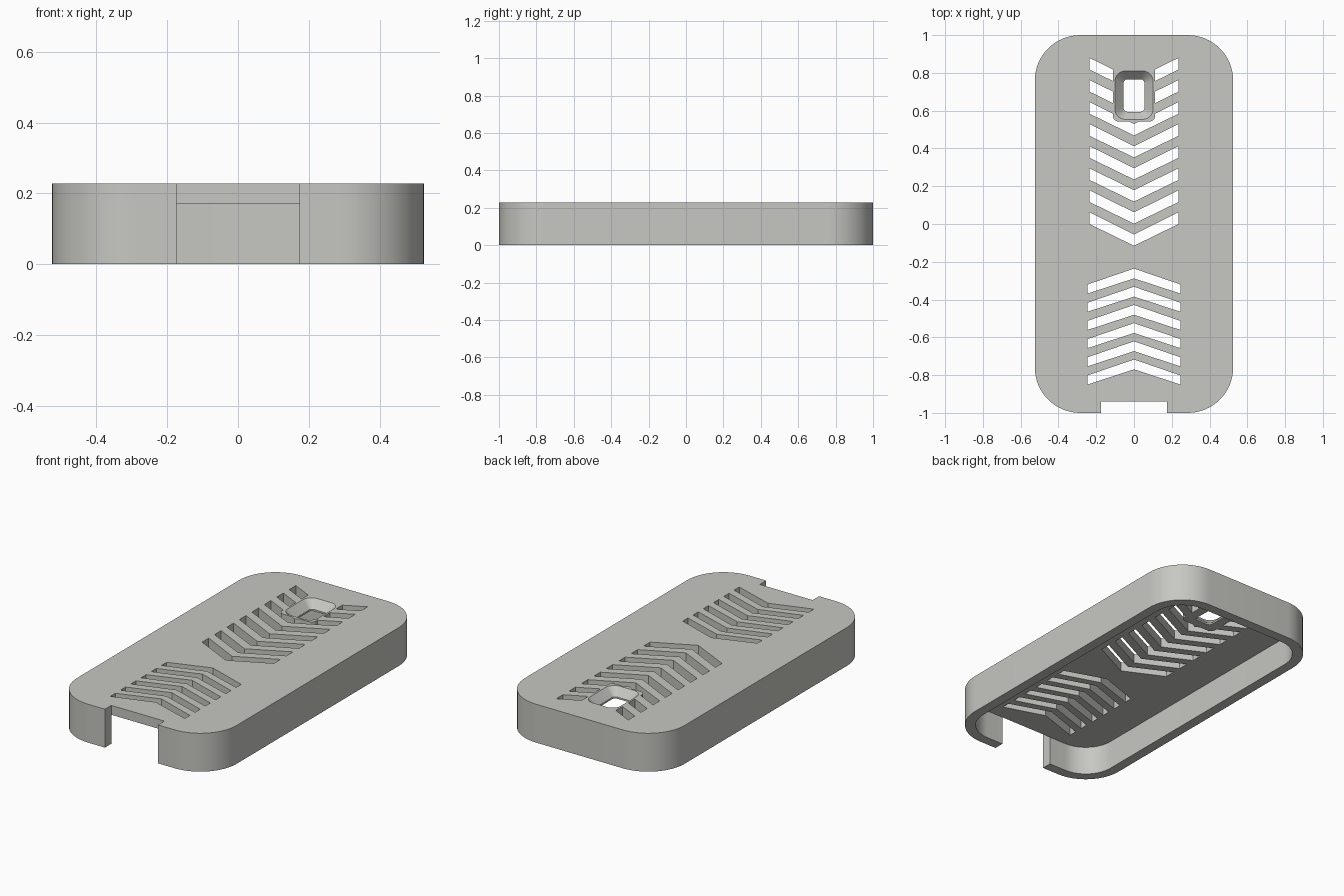
import bpy, bmesh, math

if "Cube" in bpy.data.objects:
    bpy.data.objects.remove(bpy.data.objects["Cube"])

TOP, PLATE = 0.228, 0.172        # top of the case, underside of the back plate
HX, WALL, RAD = 0.525, 0.06, 0.24

grey = bpy.data.materials.new("warm_grey")
grey.diffuse_color = (0.57, 0.57, 0.54, 1)
grey.use_nodes = True
grey.node_tree.nodes["Principled BSDF"].inputs["Base Color"].default_value = grey.diffuse_color


def rounded_rect(hx, hy, r, cy=0, seg=16):
    """Counter-clockwise outline of a rounded rectangle."""
    pts = []
    for k, (sx, sy) in enumerate([(1, 1), (-1, 1), (-1, -1), (1, -1)]):
        for i in range(seg + 1):
            a = math.pi / 2 * (k + i / seg)
            pts.append((sx * (hx - r) + r * math.cos(a),
                        cy + sy * (hy - r) + r * math.sin(a)))
    return pts


def add_loft(bm, levels):
    """Closed solid through (outline, z) levels, lowest first."""
    rings = [[bm.verts.new((x, y, z)) for x, y in pts] for pts, z in levels]
    n = len(rings[0])
    bm.faces.new(rings[0][::-1])
    bm.faces.new(rings[-1])
    for a, b in zip(rings, rings[1:]):
        for i in range(n):
            j = (i + 1) % n
            bm.faces.new((a[i], a[j], b[j], b[i]))


def solid(name, *lofts):
    bm = bmesh.new()
    for levels in lofts:
        add_loft(bm, levels)
    bmesh.ops.recalc_face_normals(bm, faces=bm.faces)
    me = bpy.data.meshes.new(name)
    bm.to_mesh(me)
    bm.free()
    me.materials.append(grey)
    ob = bpy.data.objects.new(name, me)
    bpy.context.collection.objects.link(ob)
    return ob


def cut(target, cutter):
    bpy.context.view_layer.objects.active = target
    mod = target.modifiers.new("cut", 'BOOLEAN')
    mod.operation, mod.solver, mod.object = 'DIFFERENCE', 'EXACT', cutter
    bpy.ops.object.modifier_apply(modifier=mod.name)
    bpy.data.objects.remove(cutter)


def chevron(hx, outer, centre, width_outer, width_centre):
    """V-shaped slot given by its upper edge and its widths."""
    pts = [(-hx, outer), (-hx, outer - width_outer), (0, centre - width_centre),
           (hx, outer - width_outer), (hx, outer), (0, centre)]
    return [(pts, 0.12), (pts, 0.3)]


# Shell with hollow underside
case = solid("phone_case", [(rounded_rect(HX, 1, RAD), 0), (rounded_rect(HX, 1, RAD), TOP)])
hollow = rounded_rect(HX - WALL, 1 - WALL, RAD - WALL)
cut(case, solid("hollow", [(hollow, -0.1), (hollow, PLATE)]))

# Notch through the front wall
notch = [(-0.174, -1.2), (0.174, -1.2), (0.174, -0.94), (-0.174, -0.94)]
cut(case, solid("notch", [(notch, -0.1), (notch, 0.3)]))

# Upper slots, interrupted by a solid pad around the camera hole
upper = solid("upper_slots", *[chevron(0.236, 0.062 + 0.1168 * i, -0.055 + 0.1168 * i, 0.062, 0.06)
                               for i in range(8)])
pad = rounded_rect(0.112, 0.154, 0.03, 0.697, 6)
cut(upper, solid("pad", [(pad, 0.05), (pad, 0.4)]))
cut(case, upper)

# Lower slots
cut(case, solid("lower_slots", *[chevron(0.245, -0.32 - 0.0963 * i, -0.236 - 0.0963 * i, 0.048, 0.052)
                                 for i in range(6)]))

# Flared camera hole
small = rounded_rect(0.055, 0.086, 0.02, 0.68, 8)
large = rounded_rect(0.101, 0.128, 0.055, 0.682, 8)
cut(case, solid("camera_hole", [(small, 0.1), (small, 0.182), (large, TOP), (large, 0.3)]))

# Smooth rounded corners, crisp edges
bpy.ops.object.select_all(action='DESELECT')
case.select_set(True)
bpy.context.view_layer.objects.active = case
bpy.ops.object.shade_smooth_by_angle(angle=math.radians(25))
